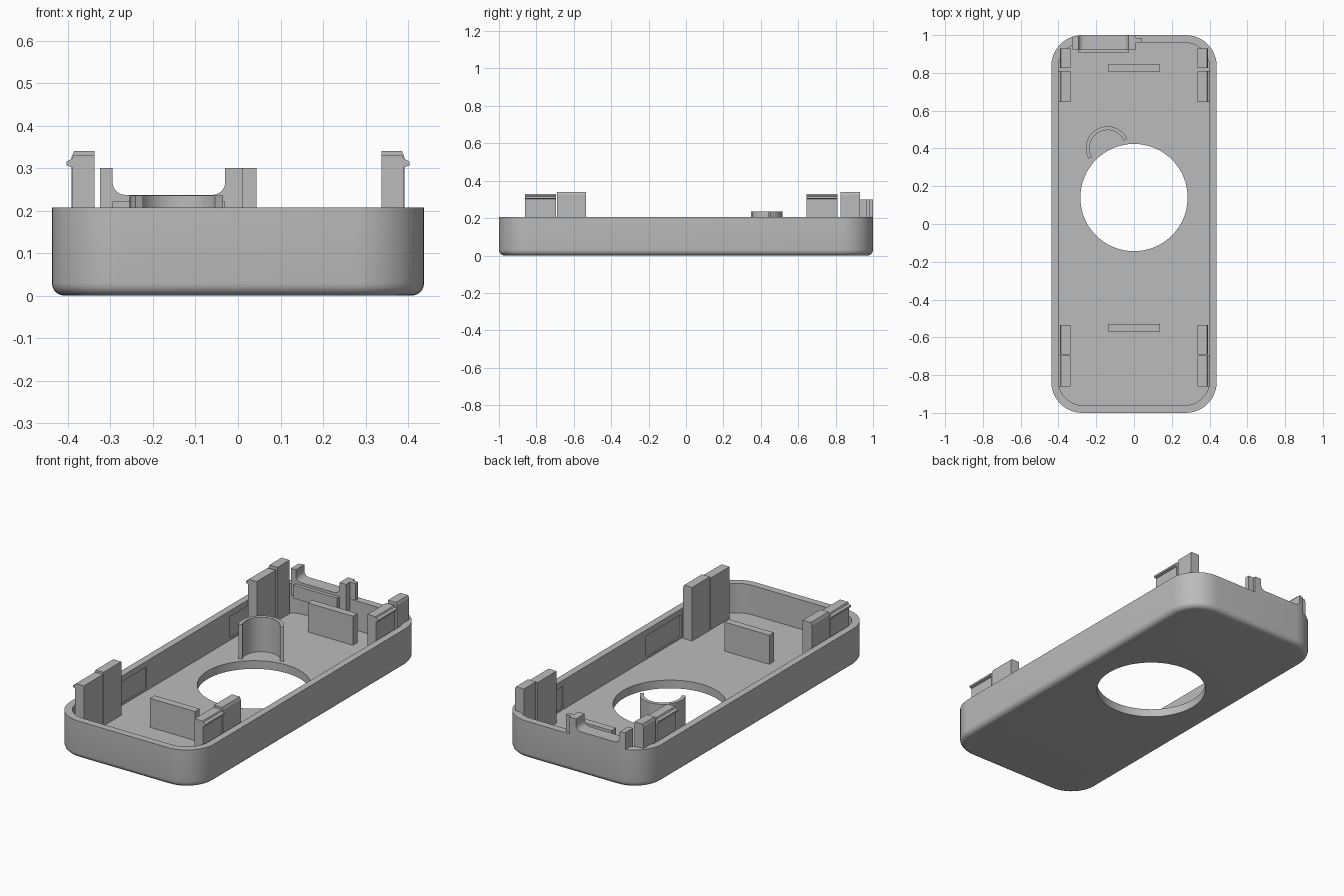
import bpy, bmesh, math

if "Cube" in bpy.data.objects:
    bpy.data.objects.remove(bpy.data.objects["Cube"])

grey = bpy.data.materials.new("grey plastic")
grey.diffuse_color = (0.5, 0.5, 0.5, 1)
grey.use_nodes = True
grey.node_tree.nodes["Principled BSDF"].inputs["Base Color"].default_value = grey.diffuse_color


def extrude(name, pts, depth, axis="z", start=0.0):
    """Closed outline extruded along z (points are x,y) or along y (points are x,z)."""
    bm = bmesh.new()
    place = (lambda a, b: (a, b, start)) if axis == "z" else (lambda a, b: (a, start, b))
    face = bm.faces.new([bm.verts.new(place(a, b)) for a, b in pts])
    ext = bmesh.ops.extrude_face_region(bm, geom=[face])
    verts = [v for v in ext["geom"] if isinstance(v, bmesh.types.BMVert)]
    bmesh.ops.translate(bm, verts=verts, vec=(0, 0, depth) if axis == "z" else (0, depth, 0))
    bmesh.ops.recalc_face_normals(bm, faces=bm.faces)
    mesh = bpy.data.meshes.new(name)
    bm.to_mesh(mesh)
    bm.free()
    mesh.materials.append(grey)
    obj = bpy.data.objects.new(name, mesh)
    bpy.context.collection.objects.link(obj)
    return obj


def arc(cx, cy, r, a0, a1, n):
    return [(cx + r * math.cos(math.radians(a0 + (a1 - a0) * i / n)),
             cy + r * math.sin(math.radians(a0 + (a1 - a0) * i / n))) for i in range(n + 1)]


def rounded_rect(hx, hy, r, n=12):
    pts = []
    for k, (sx, sy) in enumerate([(1, 1), (-1, 1), (-1, -1), (1, -1)]):
        pts += arc(sx * (hx - r), sy * (hy - r), r, 90 * k, 90 * k + 90, n)
    return pts


def box(name, x0, x1, y0, y1, z0, z1):
    return extrude(name, [(x0, y0), (x1, y0), (x1, y1), (x0, y1)], z1 - z0, "z", z0)


def apply_modifier(obj, mod):
    bpy.ops.object.select_all(action="DESELECT")
    obj.select_set(True)
    bpy.context.view_layer.objects.active = obj
    bpy.ops.object.modifier_apply(modifier=mod.name)


def boolean(obj, cutter, operation="DIFFERENCE"):
    mod = obj.modifiers.new("cut", "BOOLEAN")
    mod.operation, mod.solver, mod.object = operation, "EXACT", cutter
    apply_modifier(obj, mod)
    bpy.data.objects.remove(cutter, do_unlink=True)


def smooth(obj):
    bpy.ops.object.select_all(action="DESELECT")
    obj.select_set(True)
    bpy.context.view_layer.objects.active = obj
    bpy.ops.object.shade_smooth_by_angle(angle=math.radians(32))


FLOOR, RIM = 0.045, 0.207
OUTER = rounded_rect(0.438, 1.0, 0.165)

# Tray shell with a rounded bottom edge
tray = extrude("tray_shell", OUTER, RIM)
bm = bmesh.new()
bm.from_mesh(tray.data)
edges = [e for e in bm.edges if all(v.co.z < 0.001 for v in e.verts)]
bmesh.ops.bevel(bm, geom=edges, offset=0.03, segments=5, profile=0.5, affect="EDGES")
bm.to_mesh(tray.data)
bm.free()

# Cavity, round window and shallow side pockets
boolean(tray, extrude("cavity_cutter", rounded_rect(0.4, 0.96, 0.13), 0.4, "z", FLOOR))
boolean(tray, extrude("window_cutter", arc(0, 0.14, 0.284, 0, 354.375, 63), 0.3, "z", -0.1))
for y0, y1 in [(-0.53, -0.225), (0.5, 0.81)]:
    boolean(tray, box("pocket_cutter", -0.407, 0.407, y0, y1, FLOOR + 0.01, 0.175))
smooth(tray)

# Cross ribs on the floor
for name, y in [("front_rib", -0.55), ("back_rib", 0.825)]:
    box(name, -0.137, 0.137, y - 0.02, y + 0.02, FLOOR - 0.01, 0.205)

# Curved guide wall beside the window
guide = extrude("curved_guide",
                arc(-0.14, 0.402, 0.115, 25, 209, 28) + arc(-0.14, 0.402, 0.095, 209, 25, 28),
                0.235 - FLOOR + 0.01, "z", FLOOR - 0.01)
smooth(guide)

# Side posts and snap clips, mirrored left and right
clip_profile = [(0.337, FLOOR - 0.01), (0.39, FLOOR - 0.01), (0.39, 0.302), (0.403, 0.306),
                (0.403, 0.316), (0.39, 0.322), (0.386, 0.33), (0.337, 0.33)]
for side, s in [("left", -1), ("right", 1)]:
    for end, y0, y1 in [("front", -0.69, -0.535), ("back", 0.825, 0.93)]:
        post = [(0.337, FLOOR - 0.01), (0.392, FLOOR - 0.01), (0.392, 0.325),
                (0.386, 0.34), (0.337, 0.34)]
        extrude(f"{end}_{side}_post", [(s * x, z) for x, z in post], y1 - y0, "y", y0)
    for end, y0, y1 in [("front", -0.86, -0.695), ("back", 0.645, 0.81)]:
        extrude(f"{end}_{side}_clip", [(s * x, z) for x, z in clip_profile], y1 - y0, "y", y0)

# Raised cable cradle at the back wall, trimmed to the shell outline
u_shape = [(-0.325, 0.15), (0.01, 0.15), (0.01, 0.3), (-0.03, 0.3)]
u_shape += arc(-0.06, 0.267, 0.03, 0, -90, 8) + arc(-0.265, 0.267, 0.03, -90, -180, 8)
u_shape += [(-0.295, 0.3), (-0.325, 0.3)]
cradle = extrude("cable_cradle", u_shape, 0.1, "y", 0.925)
boolean(cradle, extrude("outline_cutter", OUTER, 0.6, "z", -0.1), "INTERSECT")
smooth(cradle)
box("cradle_inner_lip", -0.295, -0.03, 0.905, 0.926, 0.15, 0.222)
box("cradle_side_tab", 0.009, 0.043, 0.962, 0.985, 0.15, 0.3)
